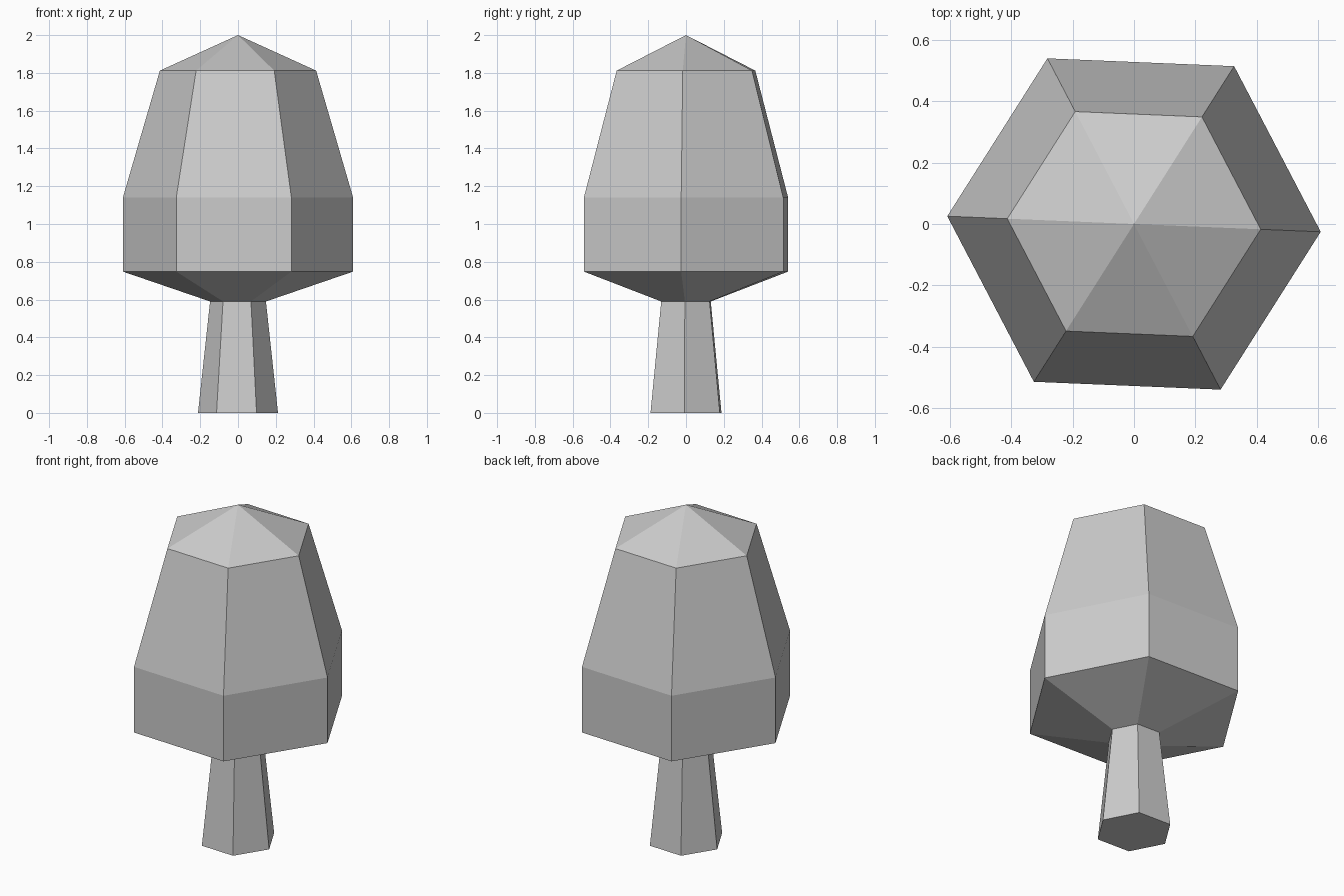
import bpy, bmesh
from math import sin, cos, pi, radians

if "Cube" in bpy.data.objects:
    bpy.data.objects.remove(bpy.data.objects["Cube"])

SIDES = 6
TURN = radians(-2.4)


def lathe(name, profile, cap_bottom=False):
    """Flat-faced six-sided solid from (radius, z) pairs, bottom to top."""
    bm = bmesh.new()
    rings = []
    for r, z in profile:
        if r == 0:
            rings.append([bm.verts.new((0, 0, z))] * SIDES)
        else:
            rings.append([bm.verts.new((r * cos(TURN + 2 * pi * i / SIDES),
                                        r * sin(TURN + 2 * pi * i / SIDES), z))
                          for i in range(SIDES)])
    for low, high in zip(rings, rings[1:]):
        for i in range(SIDES):
            j = (i + 1) % SIDES
            corners = [low[i], low[j], high[j], high[i]]
            bm.faces.new(list(dict.fromkeys(corners)))
    if cap_bottom:
        bm.faces.new(rings[0][::-1])
    mesh = bpy.data.meshes.new(name)
    bm.to_mesh(mesh)
    bm.free()
    obj = bpy.data.objects.new(name, mesh)
    bpy.context.collection.objects.link(obj)
    return obj


# Tapered trunk, closed underneath
lathe("trunk", [(0.212, 0), (0.148, 0.59)], cap_bottom=True)

# Faceted crown, starting at the trunk's top edge
lathe("crown", [(0.148, 0.59), (0.61, 0.748), (0.61, 1.14),
                (0.414, 1.812), (0, 2.0)])
